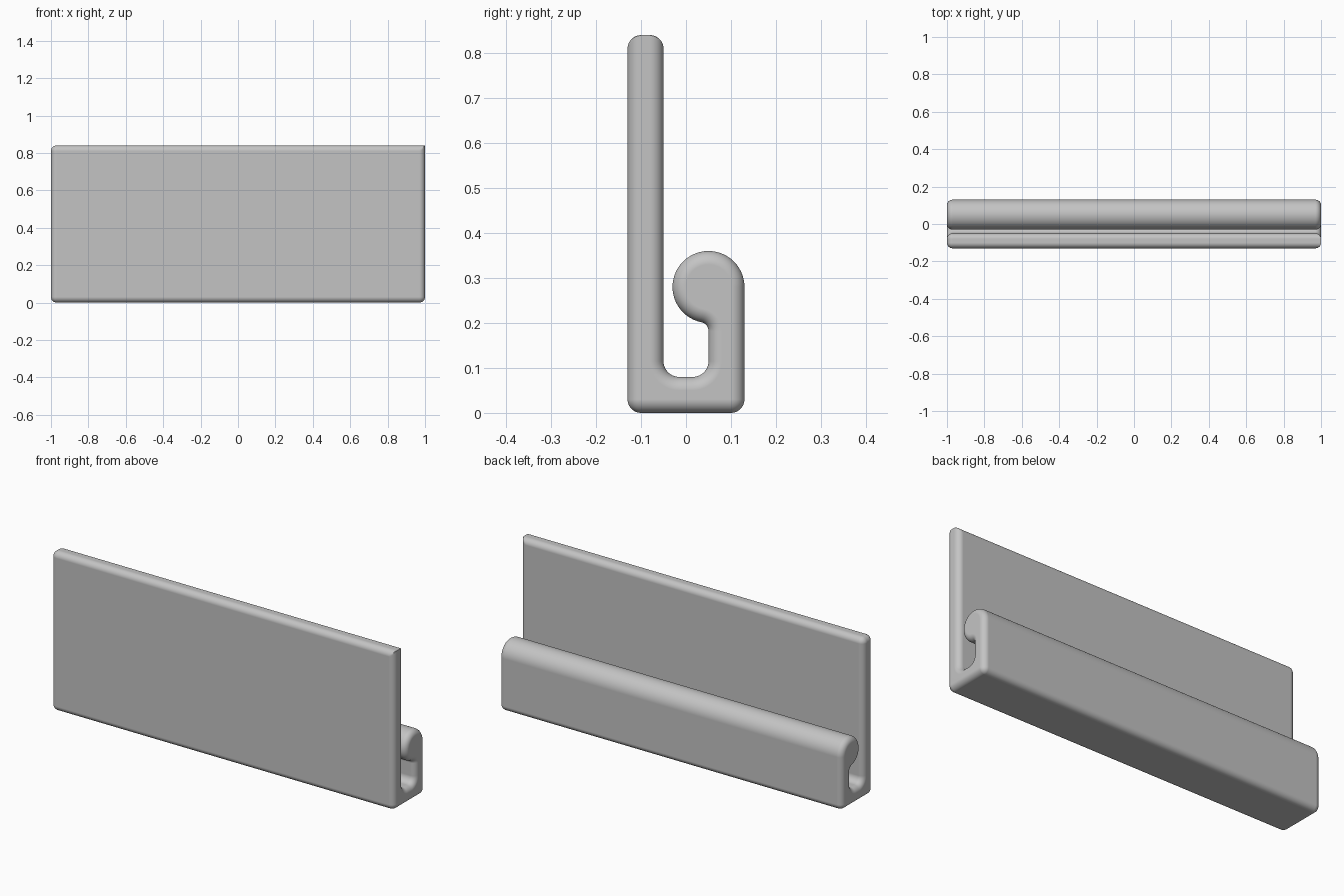
import bpy, bmesh
from math import cos, sin, radians, pi, sqrt

cube = bpy.data.objects.get("Cube")
if cube:
    bpy.data.objects.remove(cube, do_unlink=True)

FILLET = 0.03       # rounding of the two ends
HALF_LENGTH = 1.0
TOP = 0.84
STEPS = 10

# Rounded corners of the hook section: centre y, centre z, radius, start and
# end angle in degrees. Positive sweeps bulge outwards, negative ones are hollows.
neck_y = 0.03
neck_z = 0.28 - sqrt(0.10 ** 2 - 0.02 ** 2)
neck_angle = 180 + 78.5
CORNERS = [
    (-0.10, 0.03, 0.03, 180, 270),                       # lower front
    (0.10, 0.03, 0.03, 270, 360),                        # lower back
    (0.05, 0.28, 0.08, 0, neck_angle),                   # round bead
    (neck_y, neck_z, 0.02, neck_angle - 180, 0),         # neck under bead
    (0.015, 0.115, 0.035, 0, -90),                       # slot, back
    (-0.015, 0.115, 0.035, -90, -180),                   # slot, front
    (-0.08, TOP - 0.03, 0.03, 0, 90),                    # plate top, back
    (-0.10, TOP - 0.03, 0.03, 90, 180),                  # plate top, front
]


def section(inset, square_top):
    """Hook outline moved inwards; square_top keeps the plate's full height."""
    points = []
    for cy, cz, radius, start, end in CORNERS:
        steps = STEPS * 4 if radius > 0.05 else STEPS
        outward = end > start
        is_top = cz > 0.5
        for i in range(steps + 1):
            a = radians(start + (end - start) * i / steps)
            if is_top and square_top:
                y, z = cy + radius * cos(a), cz + radius * sin(a)
                y = max(-0.13 + inset, min(-0.05 - inset, y))
            else:
                r = radius - inset if outward else radius + inset
                y, z = cy + r * cos(a), cz + r * sin(a)
            points.append((y, z))
    return points


# Rings along the length, with a quarter-round at each end
bm = bmesh.new()
rings = []
angles = [pi / 2 * i / STEPS for i in range(STEPS + 1)]
stations = [(-1, a) for a in reversed(angles)] + [(1, a) for a in angles]
for side, a in stations:
    x = side * (HALF_LENGTH - FILLET + FILLET * sin(a))
    outline = section(FILLET * (1 - cos(a)), side > 0)
    rings.append([bm.verts.new((x, y, z)) for y, z in outline])

for near, far in zip(rings, rings[1:]):
    for i in range(len(near)):
        j = (i + 1) % len(near)
        bm.faces.new((near[i], near[j], far[j], far[i]))
bm.faces.new(rings[0])
bm.faces.new(rings[-1])
bmesh.ops.remove_doubles(bm, verts=bm.verts, dist=0.00005)
bmesh.ops.recalc_face_normals(bm, faces=bm.faces)

mesh = bpy.data.meshes.new("hook_rail")
bm.to_mesh(mesh)
bm.free()
rail = bpy.data.objects.new("hook_rail", mesh)
bpy.context.collection.objects.link(rail)

# Plain grey
grey = bpy.data.materials.new("grey")
grey.use_nodes = True
colour = (0.55, 0.55, 0.55, 1)
grey.diffuse_color = colour
grey.node_tree.nodes["Principled BSDF"].inputs["Base Color"].default_value = colour
mesh.materials.append(grey)

# Smooth shading, keeping the mitred corner crisp
bpy.ops.object.select_all(action='DESELECT')
rail.select_set(True)
bpy.context.view_layer.objects.active = rail
bpy.ops.object.shade_smooth_by_angle(angle=radians(30))
weighted = rail.modifiers.new("even_normals", 'WEIGHTED_NORMAL')
weighted.keep_sharp = True
